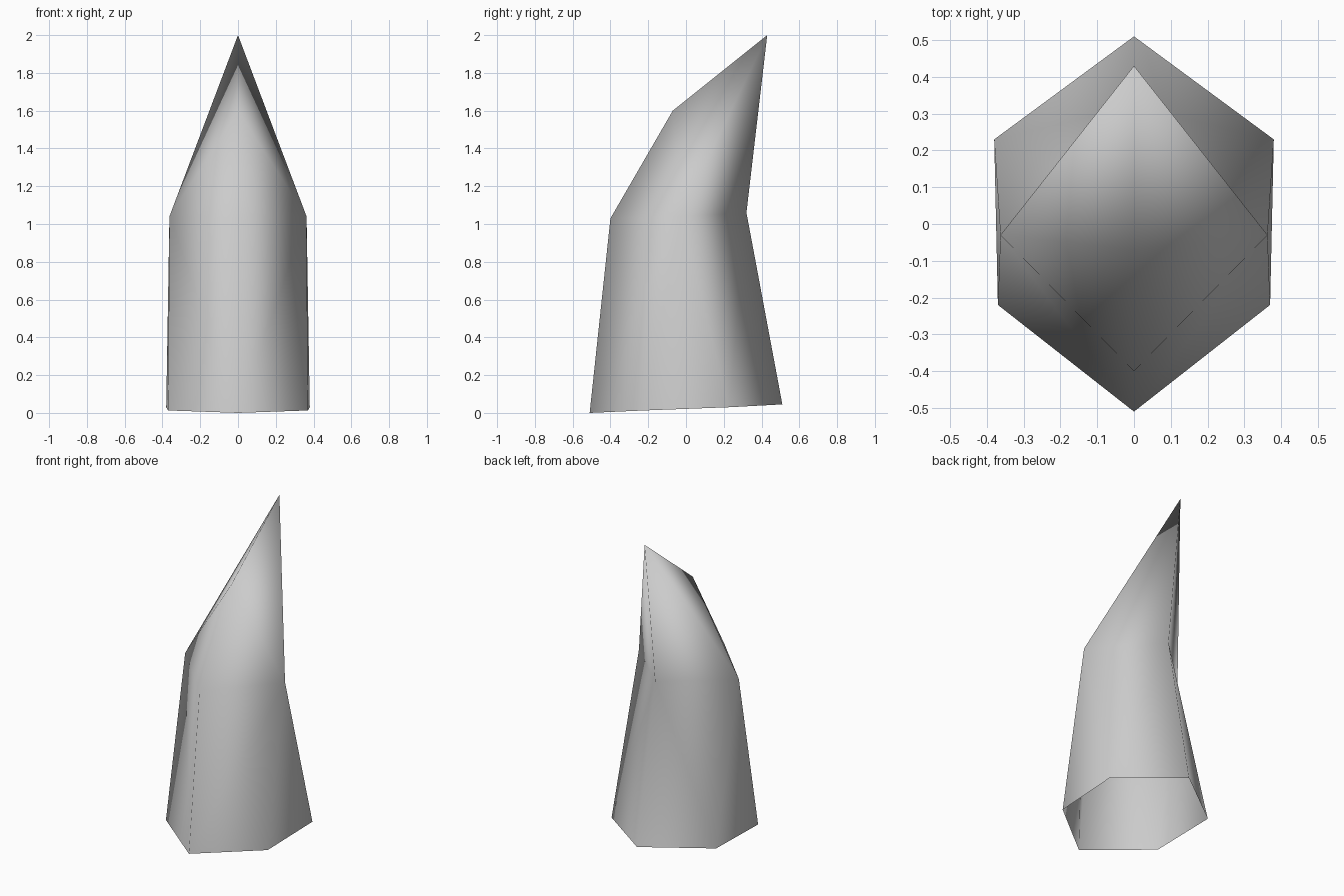
import bpy
import bmesh

cube = bpy.data.objects.get("Cube")
if cube:
    bpy.data.objects.remove(cube, do_unlink=True)

# Plain grey material
grey = bpy.data.materials.new("light_grey")
grey.use_nodes = True
colour = (0.6, 0.6, 0.6, 1.0)
grey.diffuse_color = colour
grey.node_tree.nodes["Principled BSDF"].inputs["Base Color"].default_value = colour

# Key points of one half of the spike: tilted rim, waist, bend and tip
points = {
    "rim_front": (0, -0.51, 0.0),
    "rim_side_front": (0.37, -0.22, 0.013),
    "rim_side_back": (0.38, 0.23, 0.03),
    "rim_back": (0, 0.51, 0.045),
    "waist_front": (0, -0.40, 1.03),
    "waist_side": (0.363, -0.03, 1.04),
    "waist_back": (0, 0.32, 1.06),
    "bend": (0, -0.07, 1.60),
    "tip": (0, 0.43, 2.0),
}

# Faces, wound outwards; the bottom stays open
faces = [
    ("rim_front", "rim_side_front", "waist_side", "waist_front"),
    ("rim_side_front", "rim_side_back", "waist_side"),
    ("rim_side_back", "rim_back", "waist_back", "waist_side"),
    ("waist_front", "waist_side", "bend"),
    ("bend", "waist_side", "tip"),
    ("waist_side", "waist_back", "tip"),
]

bm = bmesh.new()
verts = {name: bm.verts.new(co) for name, co in points.items()}
for names in faces:
    face = bm.faces.new([verts[n] for n in names])
    face.smooth = True

mesh = bpy.data.meshes.new("curved_spike")
bm.to_mesh(mesh)
bm.free()
mesh.materials.append(grey)

spike = bpy.data.objects.new("curved_spike", mesh)
bpy.context.collection.objects.link(spike)

# Mirror the half across the centre line
mirror = spike.modifiers.new("mirror_half", "MIRROR")
mirror.use_axis[0] = True
mirror.use_clip = True
mirror.merge_threshold = 0.001
